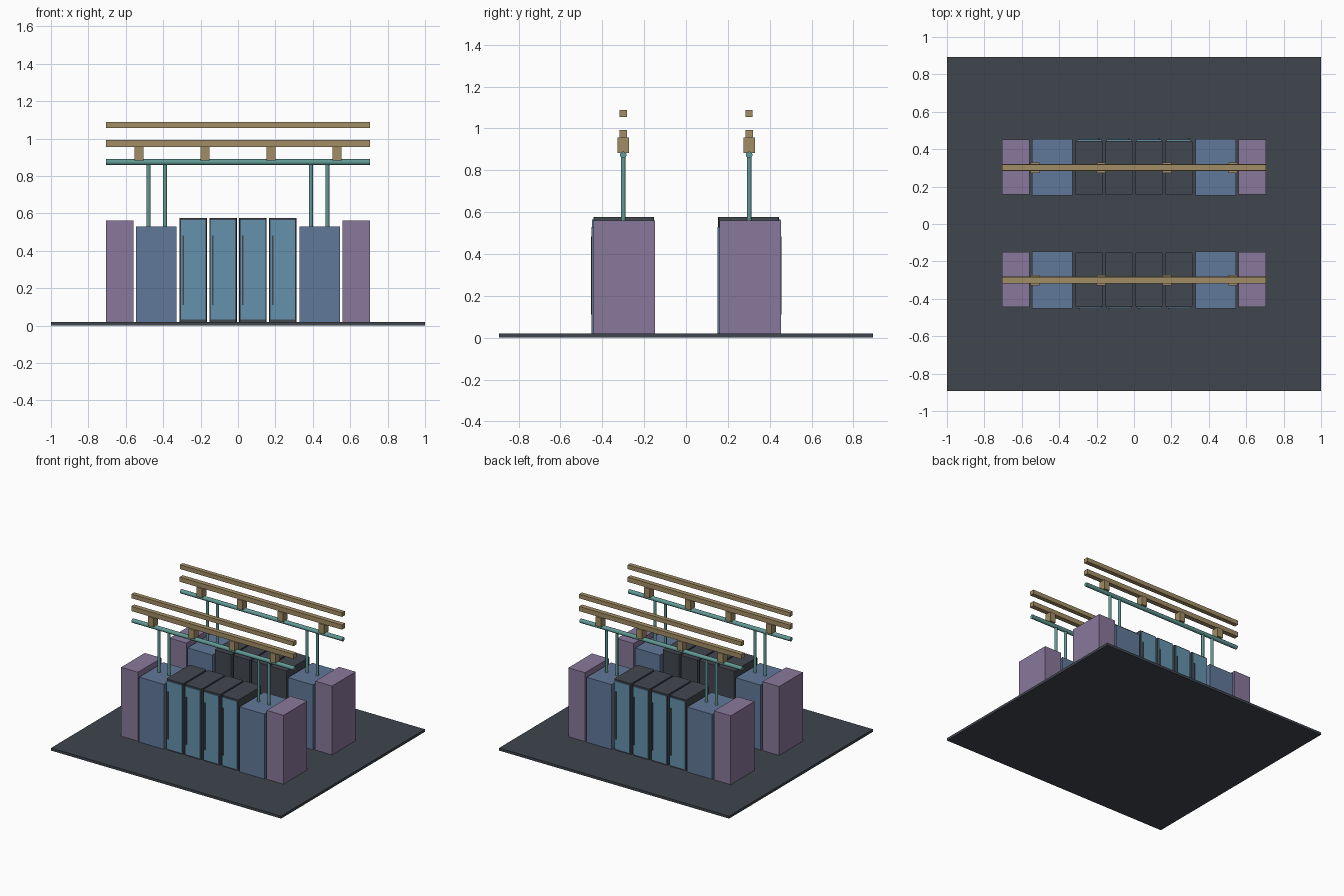
import bpy, bmesh, math
from mathutils import Matrix

if "Cube" in bpy.data.objects:
    bpy.data.objects.remove(bpy.data.objects["Cube"])


def material(name, rgb):
    m = bpy.data.materials.new(name)
    m.diffuse_color = (*rgb, 1)
    m.use_nodes = True
    m.node_tree.nodes["Principled BSDF"].inputs["Base Color"].default_value = m.diffuse_color
    return m


DARK = material("dark_metal", (0.055, 0.065, 0.08))
FLOOR = material("floor_slate", (0.05, 0.06, 0.075))
DOOR = material("door_blue", (0.13, 0.29, 0.42))
COOL = material("cooling_blue", (0.12, 0.19, 0.32))
POWER = material("power_purple", (0.25, 0.19, 0.33))
PIPE = material("pipe_teal", (0.12, 0.32, 0.30))
TRAY = material("tray_tan", (0.36, 0.27, 0.13))


def finish(name, bm, mat):
    me = bpy.data.meshes.new(name)
    bm.to_mesh(me)
    bm.free()
    me.materials.append(mat)
    ob = bpy.data.objects.new(name, me)
    bpy.context.collection.objects.link(ob)
    return ob


def box(name, x, y, z, mat, corner=0):
    """Box from (min, max) pairs; corner chamfers the vertical edges."""
    bm = bmesh.new()
    size = [b - a for a, b in (x, y, z)]
    mid = [(a + b) / 2 for a, b in (x, y, z)]
    bmesh.ops.create_cube(bm, size=1, matrix=Matrix.Translation(mid) @ Matrix.Diagonal((*size, 1)))
    if corner:
        edges = [e for e in bm.edges if abs(e.verts[0].co.z - e.verts[1].co.z) > 1e-4]
        bmesh.ops.bevel(bm, geom=edges, offset=corner, segments=2, profile=0.5, affect='EDGES')
    return finish(name, bm, mat)


def span(c, w):
    return (c - w / 2, c + w / 2)


def pipe(name, centre, radius, length, along_x=False):
    bm = bmesh.new()
    m = Matrix.Translation(centre)
    if along_x:
        m = m @ Matrix.Rotation(math.pi / 2, 4, 'Y')
    bmesh.ops.create_cone(bm, cap_ends=True, segments=12, radius1=radius, radius2=radius,
                          depth=length, matrix=m)
    ob = finish(name, bm, PIPE)
    for p in ob.data.polygons:
        p.use_smooth = len(p.vertices) == 4
    return ob


box("floor", (-1, 1), (-0.893, 0.893), (0, 0.02), FLOOR)

for row, yc, d in (("front", -0.3, -1), ("back", 0.302, 1)):
    # Racks: doors face away from the aisle
    for i in range(4):
        x = -0.24 + 0.16 * i
        n = f"{row}_rack_{i + 1}"

        def depth(a, b):
            return tuple(sorted((yc + d * a, yc + d * b)))
        box(n + "_body", span(x, 0.147), depth(-0.148, 0.143), (0.02, 0.576), DARK, 0.01)
        box(n + "_door", span(x, 0.132), depth(0.142, 0.149), (0.032, 0.565), DOOR)
        box(n + "_handle", span(x + d * 0.054, 0.008), depth(0.148, 0.155), (0.11, 0.483), DARK)

    # End units, cooling units and risers on both sides
    for side, s in (("left", -1), ("right", 1)):
        n = f"{row}_{side}"
        box(n + "_power_unit", span(s * 0.633, 0.146), span(yc + 0.004, 0.294), (0.02, 0.561), POWER)
        box(n + "_cooling_unit", span(s * 0.437, 0.216), span(yc + 0.001, 0.303), (0.02, 0.53), COOL)
        for k, px in enumerate((0.39, 0.478)):
            pipe(f"{n}_riser_{k + 1}", (s * px, yc, 0.70), 0.011, 0.345)

    # Overhead header pipe and cable trays
    pipe(row + "_header_pipe", (0, yc, 0.874), 0.016, 1.41, True)
    for i in range(4):
        box(f"{row}_tray_bracket_{i + 1}", span((-0.53, -0.177, 0.177, 0.53)[i], 0.048),
            span(yc, 0.056), (0.884, 0.957), TRAY)
    box(row + "_lower_tray", (-0.705, 0.705), span(yc, 0.037), (0.956, 0.993), TRAY)
    box(row + "_upper_tray", (-0.705, 0.705), span(yc, 0.034), (1.056, 1.089), TRAY)
